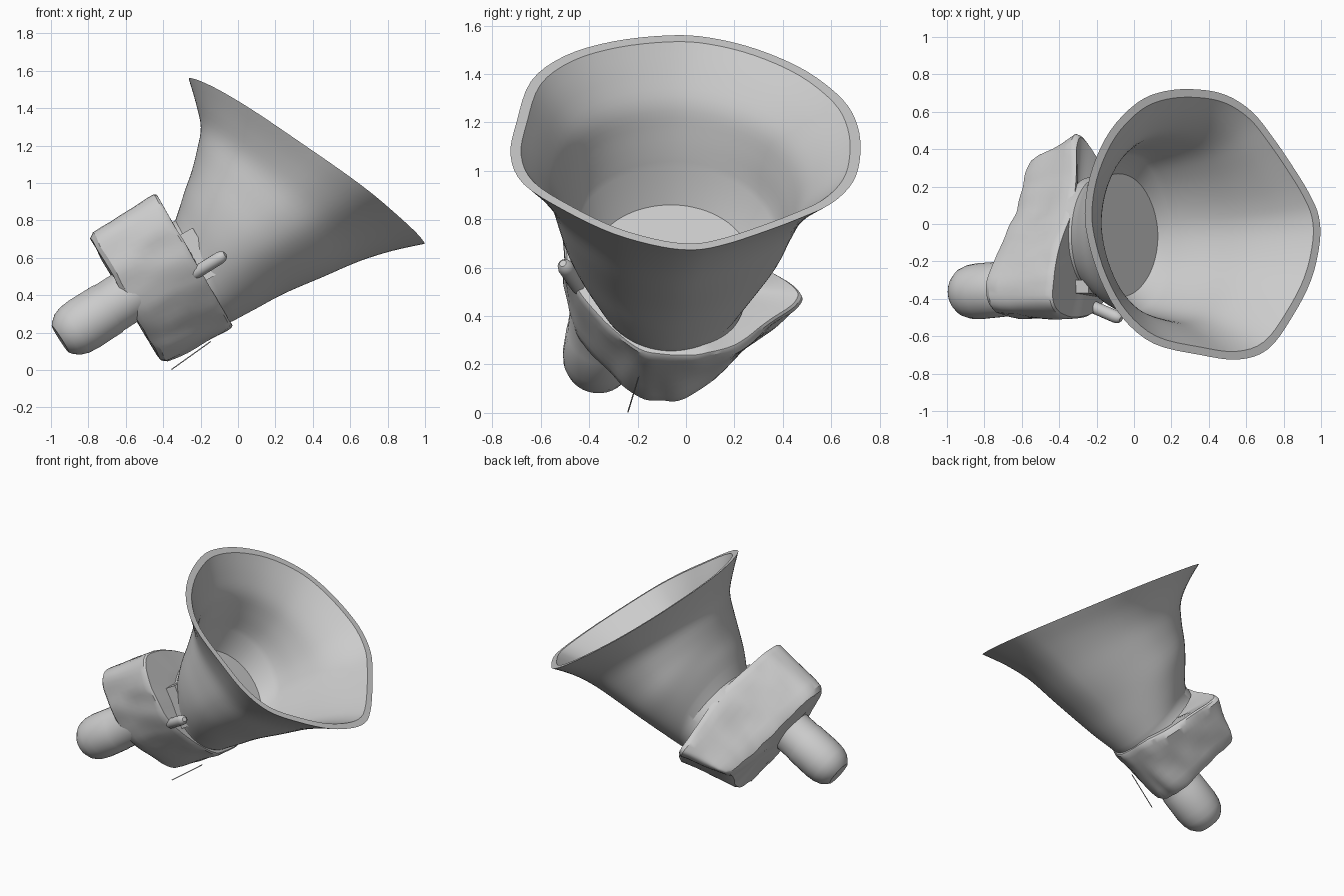
import bpy, bmesh, math
from mathutils import Vector, noise

if "Cube" in bpy.data.objects:
    bpy.data.objects.remove(bpy.data.objects["Cube"])

grey = bpy.data.materials.new("plain grey")
grey.use_nodes = True
grey.diffuse_color = (0.6, 0.6, 0.6, 1)
grey.node_tree.nodes["Principled BSDF"].inputs["Base Color"].default_value = (0.6, 0.6, 0.6, 1)


def clamp(t):
    return max(0, min(1, t))


def catmull(points, steps, closed):
    """Smooth curve through points of any dimension."""
    n, out = len(points), []
    pick = (lambda i: points[i % n]) if closed else (lambda i: points[max(0, min(n - 1, i))])
    for i in range(n if closed else n - 1):
        for k in range(steps):
            t = k / steps
            out.append([0.5 * (2 * b + (c - a) * t + (2 * a - 5 * b + 4 * c - d) * t * t
                               + (3 * b - a - 3 * c + d) * t ** 3)
                        for a, b, c, d in zip(pick(i - 1), pick(i), pick(i + 1), pick(i + 2))])
    return out if closed else out + [list(points[-1])]


def loft(name, rings, angle=32):
    """Skin a list of equal rings into a closed mesh."""
    bm = bmesh.new()
    rows = [[bm.verts.new(p) for p in ring] for ring in rings]
    for a, b in zip(rows, rows[1:]):
        for i in range(len(a)):
            j = (i + 1) % len(a)
            bm.faces.new((a[i], a[j], b[j], b[i]))
    bm.faces.new(rows[0])
    bm.faces.new(rows[-1])
    bmesh.ops.recalc_face_normals(bm, faces=bm.faces)
    mesh = bpy.data.meshes.new(name)
    bm.to_mesh(mesh)
    bm.free()
    obj = bpy.data.objects.new(name, mesh)
    bpy.context.collection.objects.link(obj)
    mesh.materials.append(grey)
    bpy.ops.object.select_all(action="DESELECT")
    obj.select_set(True)
    bpy.context.view_layer.objects.active = obj
    bpy.ops.object.shade_smooth_by_angle(angle=math.radians(angle))


def tilt(u, y, v):
    """Body frame: u runs along the tilted axis, v across it."""
    c, s = math.cos(math.pi / 6), 0.5
    return Vector((c * u - s * v, y, s * u + c * v))


def lathe(name, start, end, profile, sides=32):
    """Turn (distance, radius) pairs around the line from start to end."""
    start, axis = Vector(start), (Vector(end) - Vector(start)).normalized()
    side = axis.orthogonal().normalized()
    up = axis.cross(side)
    angles = [2 * math.pi * i / sides for i in range(sides)]
    loft(name, [[start + axis * d + (side * math.cos(a) + up * math.sin(a)) * r for a in angles]
                for d, r in profile])


# Horn: circle at the throat blending to an irregular mouth
mouth = [(-.725, 1.06), (-.7, 1.2), (-.64, 1.37), (-.5, 1.475), (-.3, 1.535), (-.07, 1.56),
         (.1, 1.55), (.3, 1.5), (.5, 1.41), (.65, 1.29), (.71, 1.18), (.72, 1.06),
         (.69, .95), (.6, .86), (.46, .795), (.3, .735), (.16, .69), (.04, .668), (-.1, .68),
         (-.3, .735), (-.5, .83), (-.67, .94)]
mouth = [(y / .725, (z - 1.112) / .448) for y, z in catmull(mouth, 4, True)]
# Stations: top x, z, bottom x, z, least y, greatest y, mouth blend
throat = [(-.385, .77, -.08, .235, -.37, .25, 0), (-.335, .80, -.045, .255, -.37, .25, 0)]
stations = [(-.31, .875, -.03, .26, -.39, .27, 0), (-.285, .96, .1, .33, -.45, .34, .15),
            (-.25, 1.06, .25, .41, -.5, .41, .3), (-.22, 1.18, .45, .495, -.535, .46, .45),
            (-.2, 1.3, .65, .58, -.57, .52, .6), (-.225, 1.43, .83, .635, -.64, .61, .8),
            (-.26, 1.56, 1.0, .67, -.725, .725, 1)]
floor = (-.3, .875, .14, .36, -.41, .29, .1)


def section(station, scale):
    tx, tz, bx, bz, y0, y1, blend = station
    ring = []
    for a, b in mouth:
        k = scale * (blend + (1 - blend) / math.hypot(a, b))
        t = b * k
        y = (y0 + y1 + (y1 - y0) * a * k) / 2
        # The mouth is skewed sideways
        ring.append(((tx + bx + (tx - bx) * t) / 2 - .155 * y * blend, y,
                     (tz + bz + (tz - bz) * t) / 2))
    return ring


flare = catmull(stations, 4, False)
inside = [floor] + flare[7:]
loft("horn", [section(s, 1) for s in throat + flare] + [section(s, .94) for s in reversed(inside)])

# Body: rough slab with a tail on one side that narrows to the rear
plan = catmull([(-.1, .215), (.05, .21), (.2, .27), (.33, .39), (.47, .53), (.45, .61), (.25, .72),
                (.06, .84), (-.08, .94), (-.25, 1.02), (-.44, 1.03), (-.51, .85), (-.5, .65),
                (-.44, .5), (-.3, .33), (-.2, .24)], 6, True)
layers = [(-.335, .3), (-.335, .65), (-.33, .91), (-.305, .96)]
layers += [(-.25 + .06 * i, .975 + .003 * i) for i in range(6)]
layers += [(.08, .985), (.092, .965), (.092, .6), (.092, .3)]
rings = []
for u, k in layers:
    rear = clamp((.05 - u) / .38)
    ring = []
    for y, v in plan:
        near = clamp((y + .3) / .4 if v > .55 else (y + .05) / .4)
        v = .55 + (v - .55) * (1 - .45 * rear * near)
        y *= 1 - .28 * rear * (y > 0)
        shift = .25 * max(0, y - .1) * clamp((u + .33) / .42)
        y, v = -.1 + (y + .1) * k, .62 + (v - .62) * k
        rough = noise.noise_vector(Vector((u * 5, y * 9, v * 9))) * (.013 if u < .08 else .004)
        ring.append(tilt(u - shift, y, v) + rough)
    rings.append(ring)
loft("body", rings)

# Motor housing with a domed end
lathe("motor_housing", (-.95, -.37, .165), (-.55, -.335, .42),
      [(0, .085), (.012, .1), (.045, .128), (.09, .144), (.15, .15), (.3, .148), (.31, .144),
       (.56, .144)])

# Small lever, bracket and hanging wire
lathe("lever", (-.25, -.43, .505), (-.065, -.51, .62),
      [(0, .015), (.012, .028), (.035, .034), (.19, .034), (.215, .028), (.228, .015)], 16)
corners = [(.06, .5), (.06, .78), (.17, .78), (.17, .5)]
loft("bracket", [[tilt(u, y + (.78 - v) * -.08, v) for u, v in corners] for y in (-.3, -.37)])
lathe("wire", (-.355, -.24, .003), (-.17, -.2, .135), [(0, .003), (.26, .003)], 8)
